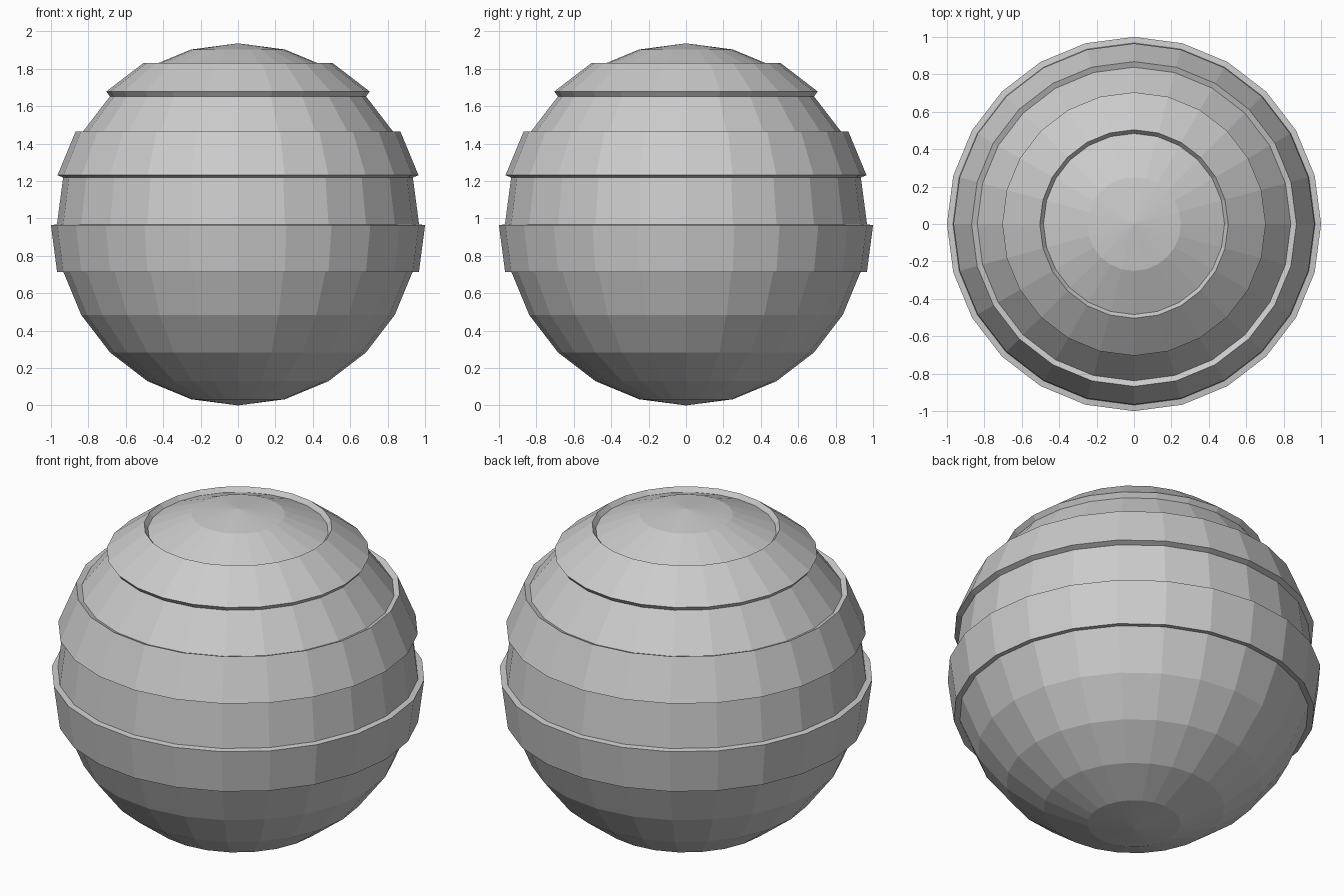
import bpy
import bmesh
import math
from mathutils import Vector

cube = bpy.data.objects.get("Cube")
if cube:
    bpy.data.objects.remove(cube, do_unlink=True)

RADIUS = 0.968
RAISE = 0.0325
STEP = 15  # degrees between rings and between segments

# Material
grey = bpy.data.materials.new("light grey")
grey.use_nodes = True
colour = (0.6, 0.6, 0.6, 1)
grey.diffuse_color = colour
grey.node_tree.nodes["Principled BSDF"].inputs["Base Color"].default_value = colour


def raise_band(bm, latitude):
    """Lift the ring of faces centred on a latitude, leaving stepped walls."""
    low = RADIUS * math.sin(math.radians(latitude - STEP / 2))
    high = RADIUS * math.sin(math.radians(latitude + STEP / 2))
    faces = [f for f in bm.faces if low < f.calc_center_median().z < high]
    result = bmesh.ops.extrude_face_region(bm, geom=faces)
    bmesh.ops.delete(bm, geom=faces, context='FACES')
    angle = math.radians(latitude)
    for v in result["geom"]:
        if isinstance(v, bmesh.types.BMVert):
            out = Vector((v.co.x, v.co.y, 0)).normalized() * math.cos(angle)
            v.co += RAISE * (out + Vector((0, 0, math.sin(angle))))


# Faceted ball with three raised bands
bm = bmesh.new()
bmesh.ops.create_uvsphere(bm, u_segments=360 // STEP, v_segments=180 // STEP,
                          radius=RADIUS)
for latitude in (-7.5, 22.5, 52.5):
    raise_band(bm, latitude)
bmesh.ops.recalc_face_normals(bm, faces=bm.faces[:])
bmesh.ops.translate(bm, verts=bm.verts[:], vec=(0, 0, RADIUS))

mesh = bpy.data.meshes.new("banded_ball")
bm.to_mesh(mesh)
bm.free()
mesh.materials.append(grey)
ball = bpy.data.objects.new("banded_ball", mesh)
bpy.context.collection.objects.link(ball)
